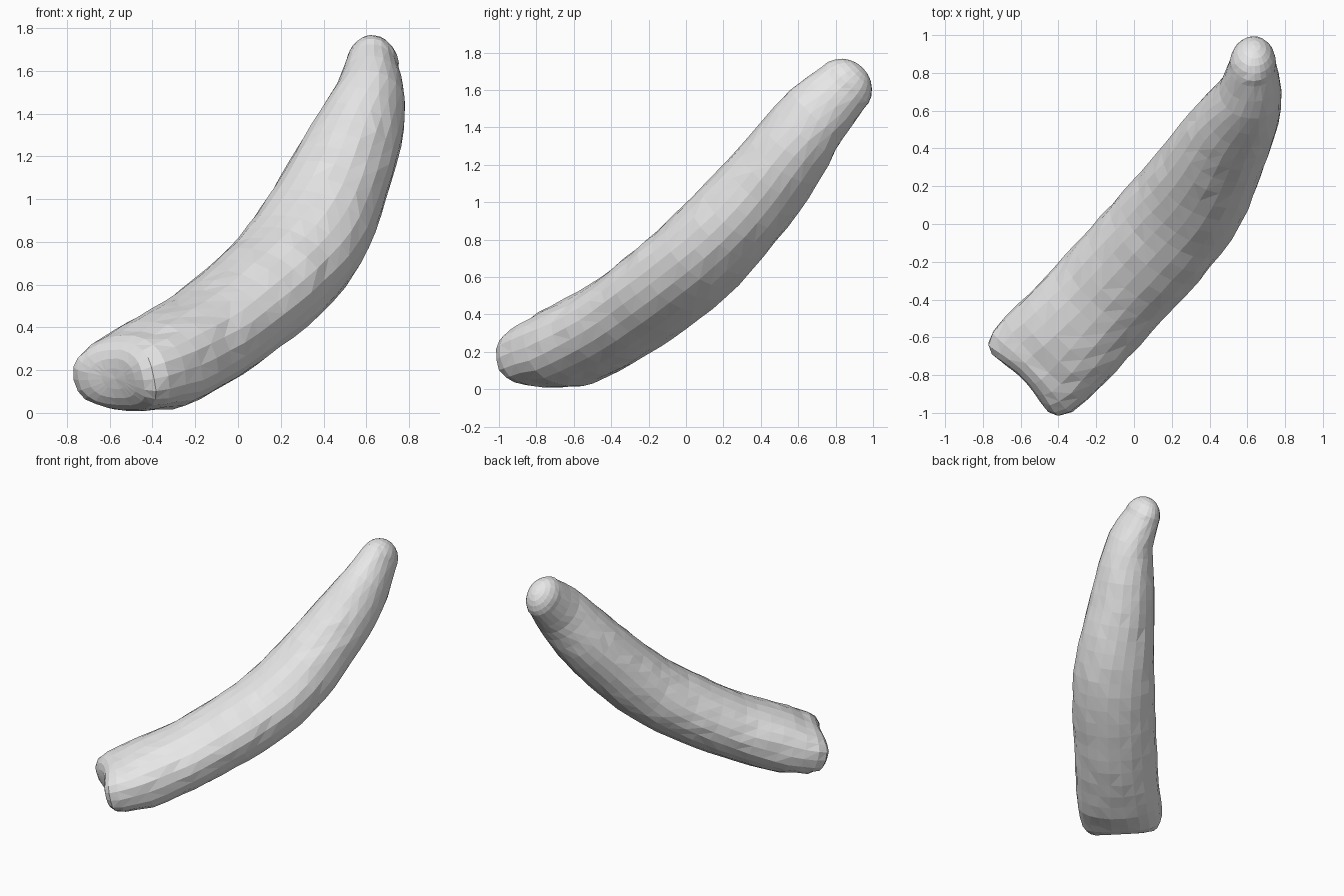
import bpy
import bmesh
import math
import random
from mathutils import Vector

random.seed(4)
SIDES, STEPS, CAP = 22, 24, 5
Z = Vector((0, 0, 1))

if bpy.data.objects.get("Cube"):
    bpy.data.objects.remove(bpy.data.objects["Cube"])

grey = bpy.data.materials.new("plain_grey")
grey.use_nodes = True
grey.diffuse_color = (0.8, 0.8, 0.8, 1)
grey.node_tree.nodes["Principled BSDF"].inputs["Base Color"].default_value = grey.diffuse_color

# Stations along the body: centre, half width, half thickness
stations = [Vector(s) for s in (
    (-.462, -.71, .198, .312, .19),
    (-.38, -.63, .228, .31, .217),
    (-.10, -.33, .392, .305, .23),
    (.27, .09, .727, .30, .244),
    (.50, .47, 1.16, .235, .23),
    (.61, .675, 1.445, .175, .198),
    (.628, .84, 1.612, .125, .16),
)]
knots = [0.0]
for a, b in zip(stations, stations[1:]):
    knots.append(knots[-1] + (b - a).length)
last = len(stations) - 1


def slope(i):
    lo, hi = max(i - 1, 0), min(i + 1, last)
    return (stations[hi] - stations[lo]) / (knots[hi] - knots[lo])


def sample(t):
    """Smooth station values at distance t along the body."""
    i = max(k for k in range(last) if knots[k] <= t)
    h = knots[i + 1] - knots[i]
    s = (t - knots[i]) / h
    return (stations[i] * (2 * s**3 - 3 * s**2 + 1) + slope(i) * h * (s**3 - 2 * s**2 + s)
            + stations[i + 1] * (3 * s**2 - 2 * s**3) + slope(i + 1) * h * (s**3 - s**2))


def frame(t):
    """Centre, tangent, width axis and thickness axis at distance t."""
    e = 0.02
    row = sample(t)
    ahead, behind = sample(min(t + e, knots[-1])), sample(max(t - e, 0))
    tangent = Vector((ahead - behind)[:3]).normalized()
    side = tangent.cross(Z).normalized()
    normal = side.cross(tangent).normalized()
    return Vector(row[:3]), tangent, side * row[3], normal * row[4]


def lobed(u, radius):
    """Lower end: blunt, with two rounded corners and a shallow dip between."""
    return -0.16 * (1 - radius**3) ** 0.45 * (1 + 0.9 * u * u)


def round_tip(u, radius):
    return 0.15 * math.sqrt(1 - radius**2)


def flat(u, radius):
    return 0.0


def squared(value, t):
    """Fuller corners near the lower end, plain ellipse further up."""
    power = min(0.82 + 0.4 * t, 1)
    return math.copysign(abs(value) ** power, value)


bm = bmesh.new()


def ring(t, radius=1.0, push=flat):
    centre, tangent, side, normal = frame(t)
    verts = []
    for k in range(SIDES):
        a = math.tau * k / SIDES
        r = radius * (1 + random.uniform(-.015, .015))
        u, v = r * squared(math.cos(a), t), r * squared(math.sin(a), t)
        verts.append(bm.verts.new(centre + side * u + normal * v + tangent * push(u, radius)))
    return verts


# Lower cap, body and upper cap as one run of rings
end = knots[-1]
radii = [math.sin(math.pi / 2 * j / (CAP + 1)) for j in range(1, CAP + 1)]
rings = [ring(0, r, lobed) for r in radii]
rings += [ring(end * j / STEPS) for j in range(STEPS + 1)]
rings += [ring(end, r, round_tip) for r in reversed(radii)]

for a, b in zip(rings, rings[1:]):
    for k in range(SIDES):
        m = (k + 1) % SIDES
        bm.faces.new((a[k], a[m], b[m], b[k]))
for edge_ring, t, push in ((rings[0], 0, lobed), (rings[-1], end, round_tip)):
    centre, tangent, _, _ = frame(t)
    pole = bm.verts.new(centre + tangent * push(0, 0))
    for k in range(SIDES):
        bm.faces.new((edge_ring[k], edge_ring[(k + 1) % SIDES], pole))

# Flat triangular facets
bmesh.ops.triangulate(bm, faces=bm.faces[:], quad_method='SHORT_EDGE')
bmesh.ops.recalc_face_normals(bm, faces=bm.faces[:])
mesh = bpy.data.meshes.new("curved_body")
bm.to_mesh(mesh)
bm.free()
mesh.materials.append(grey)
body = bpy.data.objects.new("curved_body", mesh)
bpy.context.collection.objects.link(body)
